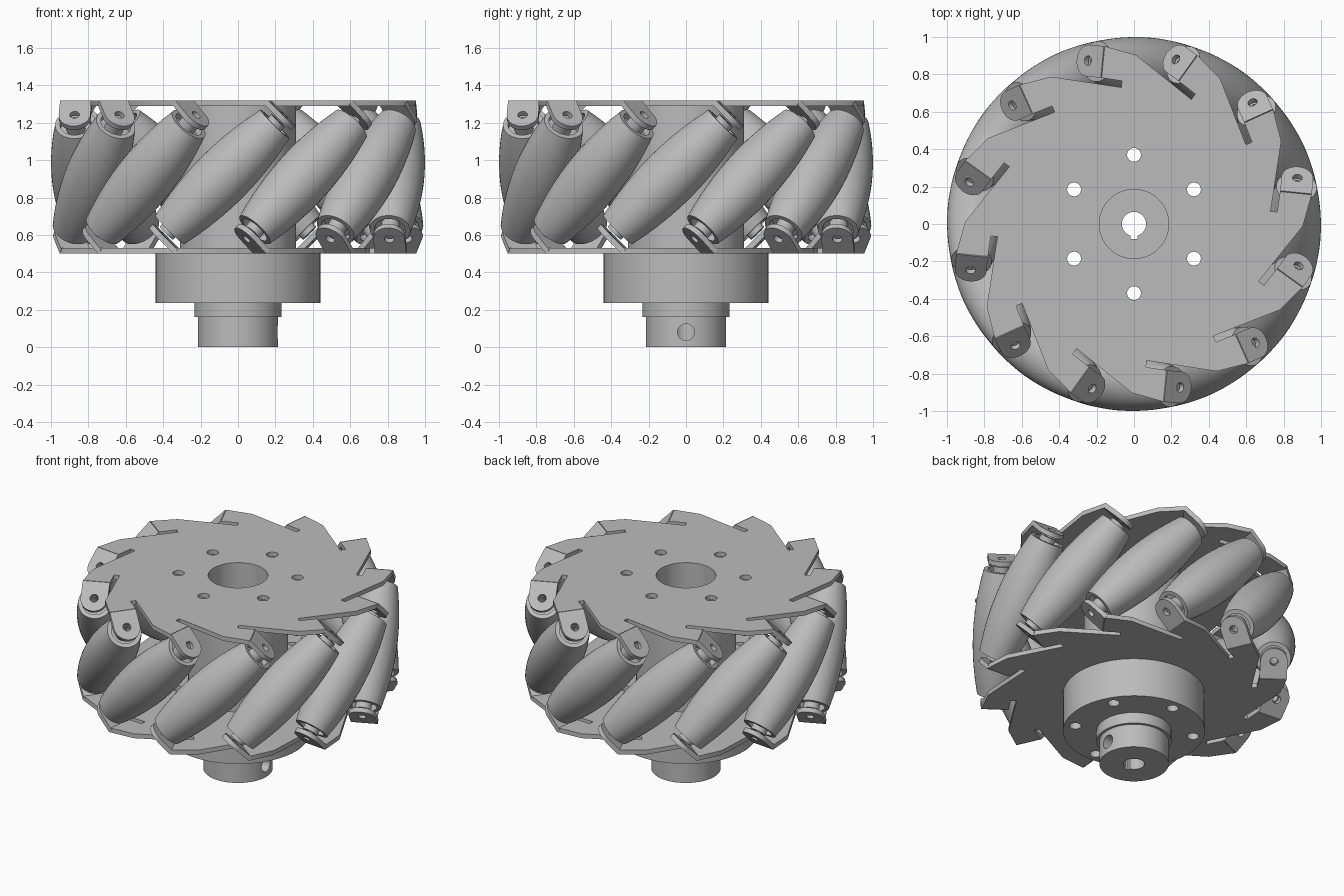
import bpy, bmesh
from math import pi, cos, sin, sqrt, radians
from mathutils import Matrix, Vector

if "Cube" in bpy.data.objects:
    bpy.data.objects.remove(bpy.data.objects["Cube"])

COUNT = 12                    # rollers around the wheel
PHASE = radians(24.3)         # angle of the first roller
MID_Z = 0.91                  # height of the wheel's middle plane
AXIS_R = 0.845                # distance from wheel axis to roller axis
AXLE = Vector((0, 1, 1)).normalized()   # roller axis in (radial, tangent, up)

metal = bpy.data.materials.new("grey metal")
metal.use_nodes = True
GREY = (0.5, 0.5, 0.5, 1)
metal.diffuse_color = GREY
metal.node_tree.nodes["Principled BSDF"].inputs["Base Color"].default_value = GREY


def finish(bm, name):
    bmesh.ops.recalc_face_normals(bm, faces=bm.faces)
    mesh = bpy.data.meshes.new(name)
    bm.to_mesh(mesh)
    bm.free()
    mesh.materials.append(metal)
    obj = bpy.data.objects.new(name, mesh)
    bpy.context.collection.objects.link(obj)
    return obj


def lathe(name, profile, segments):
    """Spin a closed (radius, height) loop around z."""
    bm = bmesh.new()
    rings = []
    for i in range(segments):
        a = 2 * pi * i / segments
        rings.append([bm.verts.new((r * cos(a), r * sin(a), z)) for r, z in profile])
    n = len(profile)
    for i in range(segments):
        p, q = rings[i], rings[(i + 1) % segments]
        for j in range(n):
            k = (j + 1) % n
            bm.faces.new((p[j], q[j], q[k], p[k]))
    return finish(bm, name)


def prism(name, outline, z0, z1):
    bm = bmesh.new()
    face = bm.faces.new([bm.verts.new((x, y, z0)) for x, y in outline])
    top = bmesh.ops.extrude_face_region(bm, geom=[face])["geom"]
    moved = [v for v in top if isinstance(v, bmesh.types.BMVert)]
    bmesh.ops.translate(bm, vec=(0, 0, z1 - z0), verts=moved)
    return finish(bm, name)


def circle(radius, x=0, y=0, n=32):
    return [(x + radius * cos(2 * pi * i / n), y + radius * sin(2 * pi * i / n)) for i in range(n)]


def cut(obj, cutters):
    """Subtract the cutters, then remove them."""
    for cutter in cutters:
        cutter.hide_render = True
        mod = obj.modifiers.new("cut", 'BOOLEAN')
        mod.operation = 'DIFFERENCE'
        mod.solver = 'EXACT'
        mod.object = cutter
        bpy.context.view_layer.objects.active = obj
        bpy.ops.object.modifier_apply(modifier=mod.name)
        bpy.data.objects.remove(cutter)


def smooth(obj):
    bpy.ops.object.select_all(action='DESELECT')
    obj.select_set(True)
    bpy.context.view_layer.objects.active = obj
    bpy.ops.object.shade_smooth_by_angle(angle=radians(30))


def bolt_cutters(z0, z1):
    angles = [radians(30 + 60 * i) for i in range(6)]
    return [prism("cutter", circle(0.037, 0.37 * cos(a), 0.37 * sin(a)), z0, z1) for a in angles]


def place(angle, flipped=False):
    m = Matrix.Translation((0, 0, MID_Z)) @ Matrix.Rotation(angle, 4, 'Z')
    return m @ Matrix.Rotation(pi, 4, 'X') if flipped else m


# Hub: shaft boss, collar, flange and hollow core
hub = lathe("hub", [(0.065, 0), (0.215, 0), (0.215, 0.16), (0.232, 0.16), (0.232, 0.235),
                    (0.44, 0.235), (0.44, 0.51), (0.31, 0.51), (0.31, 1.295),
                    (0.185, 1.295), (0.185, 0.24), (0.065, 0.24)], 64)
keyway = prism("cutter", [(-0.018, -0.08), (0.018, -0.08), (0.018, -0.03), (-0.018, -0.03)], -0.1, 0.3)
set_screw = prism("cutter", circle(0.045), 0.03, 0.3)
set_screw.data.transform(Matrix.Translation((0, 0, 0.08)) @ Matrix.Rotation(pi / 2, 4, 'Y'))
cut(hub, [keyway, set_screw] + bolt_cutters(0.2, 0.6))
smooth(hub)

# Toothed side plates, with a relief slit beside each bent tab
tooth = [(0.72, 0.14), (0.755, 0.14), (0.76, 0.25), (0.93, 0.25), (0.90, 0.08)]
outline = []
for k in range(COUNT):
    turn = Matrix.Rotation(-2 * pi * k / COUNT, 2)
    outline += [tuple(turn @ Vector(p)) for p in tooth]
for name, flipped, bore in (("top_plate", False, 0.185), ("bottom_plate", True, 0.25)):
    plate = prism(name, outline, 0.38, 0.41)
    plate.data.transform(place(PHASE, flipped))
    cut(plate, [prism("cutter", circle(bore, n=64), 0.3, 1.5)] + bolt_cutters(0.3, 1.5))
    smooth(plate)

# Bent tab with a rounded end, lying across the roller axis
W = 0.085
tab_outline = [(-W, -0.11), (W, -0.11)]
tab_outline += [(W * cos(pi * i / 16), W * sin(pi * i / 16)) for i in range(17)]
tab = prism("tab", tab_outline, 0.44, 0.47)
cut(tab, [prism("cutter", circle(0.026, n=20), 0.4, 0.5)])
lean = Matrix.Translation((AXIS_R, 0, 0)) @ Matrix.Rotation(-pi / 4, 4, 'X')
tab.data.transform(lean)
smooth(tab)

# Barrel roller whose outer side follows the wheel's rim
HALF = 0.40
end = [(0.026, 0.425), (0.05, 0.425), (0.05, 0.36), (0.083, 0.36), (0.083, HALF)]
barrel = []
for i in range(17):
    s = HALF * (1 - i / 8)
    barrel.append((1 - sqrt(AXIS_R ** 2 + s * s / 2), s))
roller = lathe("roller", end + barrel + [(r, -z) for r, z in reversed(end)], 40)
roller.data.transform(lean)
smooth(roller)

# Repeat rollers and tabs around the wheel
for k in range(COUNT):
    angle = PHASE + 2 * pi * k / COUNT
    for name, source, flipped in (("roller", roller, False), ("top_tab", tab, False),
                                  ("bottom_tab", tab, True)):
        part = bpy.data.objects.new(f"{name}_{k + 1}", source.data)
        part.matrix_world = place(angle, flipped)
        bpy.context.collection.objects.link(part)
for source in (roller, tab):
    bpy.data.objects.remove(source)
